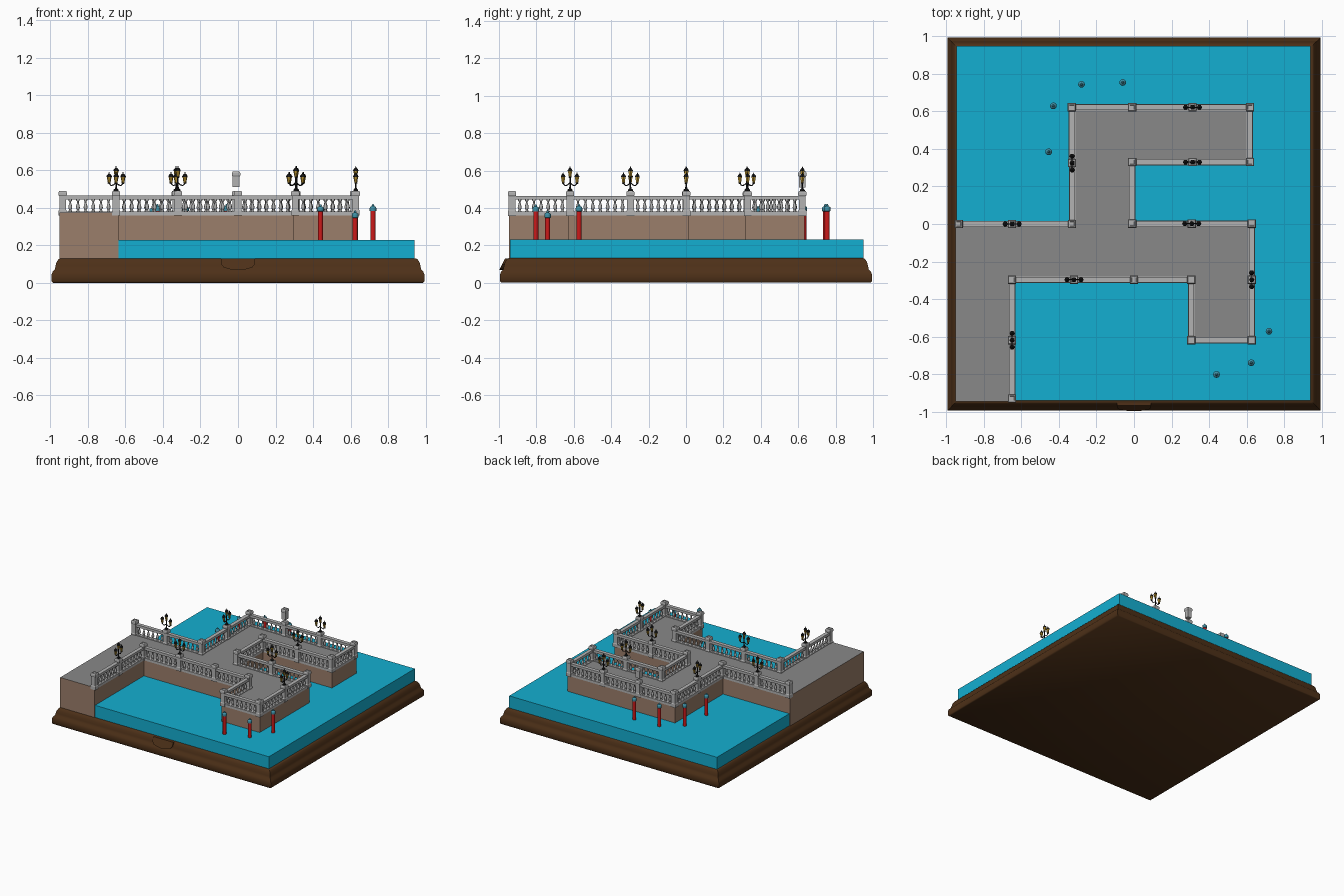
import bpy, bmesh, math
from mathutils import Vector, Matrix

if "Cube" in bpy.data.objects:
    bpy.data.objects.remove(bpy.data.objects["Cube"])


def material(name, rgb):
    m = bpy.data.materials.new(name)
    m.diffuse_color = (*rgb, 1)
    m.use_nodes = True
    m.node_tree.nodes["Principled BSDF"].inputs["Base Color"].default_value = m.diffuse_color
    return m


WOOD = material("dark_wood", (.075, .03, .009))
WATER = material("water_blue", (.007, .43, .64))
WALL = material("wall_brown", (.33, .21, .145))
FLOOR = material("floor_grey", (.25, .25, .25))
STONE = material("rail_grey", (.45, .45, .45))
RED = material("pole_red", (.6, .01, .01))
TEAL = material("cap_teal", (.05, .28, .38))
BLACK = material("iron_black", (.01, .01, .01))
GOLD = material("lantern_gold", (.5, .3, .03))


def finish(bm, name, *mats, smooth=False):
    bmesh.ops.recalc_face_normals(bm, faces=bm.faces)
    me = bpy.data.meshes.new(name)
    bm.to_mesh(me)
    bm.free()
    ob = bpy.data.objects.new(name, me)
    bpy.context.collection.objects.link(ob)
    for m in mats:
        me.materials.append(m)
    if smooth:
        bpy.context.view_layer.objects.active = ob
        ob.select_set(True)
        bpy.ops.object.shade_smooth_by_angle(angle=math.radians(50))
        ob.select_set(False)
    return ob


def lathe(bm, profile, x=0, y=0, z=0, sides=8):
    """Stack of rings; with 4 sides the radius means half the width."""
    k, turn = (math.sqrt(2), math.pi / 4) if sides == 4 else (1, 0)
    rings = []
    for r, h in profile:
        rings.append([bm.verts.new((x + k * r * math.cos(turn + 2 * math.pi * i / sides),
                                    y + k * r * math.sin(turn + 2 * math.pi * i / sides), z + h))
                      for i in range(sides)])
    for a, b in zip(rings, rings[1:]):
        for i in range(sides):
            j = (i + 1) % sides
            bm.faces.new((a[i], a[j], b[j], b[i]))
    bm.faces.new(rings[0][::-1])
    bm.faces.new(rings[-1])


def box(bm, x0, x1, y0, y1, z0, z1):
    mat = Matrix.Translation(((x0 + x1) / 2, (y0 + y1) / 2, (z0 + z1) / 2)) @ \
        Matrix.Diagonal((x1 - x0, y1 - y0, z1 - z0, 1))
    bmesh.ops.create_cube(bm, size=1, matrix=mat)


def tube(bm, a, b, r):
    a, b = Vector(a), Vector(b)
    d = b - a
    mat = Matrix.Translation((a + b) / 2) @ d.to_track_quat('Z', 'Y').to_matrix().to_4x4()
    bmesh.ops.create_cone(bm, cap_ends=True, segments=6, radius1=r, radius2=r,
                          depth=d.length, matrix=mat)


def prism(bm, pts, offset):
    face = bm.faces.new([bm.verts.new(p) for p in pts])
    new = bmesh.ops.extrude_face_region(bm, geom=[face])['geom']
    bmesh.ops.translate(bm, vec=offset, verts=[v for v in new if isinstance(v, bmesh.types.BMVert)])


# moulded wooden base
bm = bmesh.new()
lathe(bm, [(.985, 0), (.994, .008), (.994, .045), (.988, .06), (.977, .072), (.973, .09),
           (.968, .11), (.958, .125), (.95, .131)], sides=4)
finish(bm, "wooden_base", WOOD, smooth=True)

# blank plaque leaning on the front moulding
bm = bmesh.new()
outline = [(-.09, .13), (-.09, .1), (-.075, .082), (-.04, .072), (0, .068),
           (.04, .072), (.075, .082), (.09, .1), (.09, .13)]
prism(bm, [(x, -.998 + (z - .068) * .5, z) for x, z in outline], (0, .03, 0))
finish(bm, "plaque", WOOD)

# water slab
bm = bmesh.new()
box(bm, -.946, .94, -.942, .95, .128, .23)
finish(bm, "water", WATER)

# raised walkway: brown walls, grey floor
walk = [(-.952, -.946), (-.638, -.946), (-.638, -.309), (.293, -.309), (.293, -.632), (.64, -.632),
        (.64, .014), (.002, .014), (.002, .318), (.63, .318), (.63, .634), (-.344, .634),
        (-.344, .012), (-.952, .012)]
bm = bmesh.new()
prism(bm, [(x, y, .128) for x, y in walk], (0, 0, .248))
ob = finish(bm, "walkway", WALL, FLOOR)
for p in ob.data.polygons:
    p.material_index = 1 if p.normal.z > .5 else 0

# railing nodes along the walkway edge; some carry lamps
nodes = [(-.935, 0), (-.65, 0), (-.33, 0), (-.33, .325), (-.332, .622), (-.01, .622), (.312, .622),
         (.618, .622), (.618, .33), (.312, .33), (-.01, .33), (-.01, .002), (.308, .002), (.628, .002),
         (.628, -.297), (.628, -.62), (.305, -.62), (.305, -.297), (0, -.297), (-.32, -.297),
         (-.65, -.297), (-.65, -.62), (-.65, -.93)]
lamps = (1, 3, 6, 9, 12, 14, 19, 21)

rails, posts, balusters = bmesh.new(), bmesh.new(), bmesh.new()
post = [(.021, .358), (.021, .385), (.018, .39), (.018, .462), (.022, .468), (.022, .482),
        (.018, .491), (.012, .491), (.011, .488)]
baluster = [(.009, .378), (.009, .384), (.005, .388), (.0105, .4), (.009, .412), (.005, .425),
            (.0045, .434), (.009, .439), (.009, .446)]
for (ax, ay), (bx, by) in zip(nodes, nodes[1:]):
    for half, z0, z1 in ((.017, .36, .38), (.015, .445, .465)):
        box(rails, min(ax, bx) - half, max(ax, bx) + half,
            min(ay, by) - half, max(ay, by) + half, z0, z1)
    n = round(math.hypot(bx - ax, by - ay) / .045)
    for i in range(n):
        t = .07 + .86 * (i + .5) / n
        lathe(balusters, baluster, ax + (bx - ax) * t, ay + (by - ay) * t)
for x, y in nodes:
    lathe(posts, post, x, y, sides=4)
finish(rails, "rails", STONE)
finish(posts, "rail_posts", STONE)
finish(balusters, "balusters", STONE, smooth=True)

# second post stacked at the middle of the back rail
bm = bmesh.new()
lathe(bm, [(r, z + .104 if z > .45 else z + .12) for r, z in post[2:]], *nodes[5], sides=4)
finish(bm, "tall_post", STONE)

# three-lantern lamps
iron, glass = bmesh.new(), bmesh.new()
for i in lamps:
    x, y = nodes[i]
    d = (Vector(nodes[i + 1]) - Vector(nodes[i])).normalized()
    lathe(iron, [(.013, .487), (.013, .497), (.006, .503), (.004, .512), (.004, .575)], x, y)
    for s in (-1, 1):
        arm = [(x + d.x * s * t, y + d.y * s * t, z)
               for t, z in ((0, .535), (.014, .522), (.027, .519), (.036, .53))]
        for a, b in zip(arm, arm[1:]):
            tube(iron, a, b, .003)
    for s, z in ((-1, .528), (0, .56), (1, .528)):
        px, py = x + d.x * s * .037, y + d.y * s * .037
        lathe(glass, [(.007, .006), (.013, .038)], px, py, z, 6)
        lathe(iron, [(.003, 0), (.008, .003), (.008, .007)], px, py, z, 6)
        lathe(iron, [(.0145, .037), (.0145, .041), (.009, .05), (.003, .054), (.002, .062)], px, py, z, 6)
finish(iron, "lamp_ironwork", BLACK)
finish(glass, "lantern_panes", GOLD)

# mooring poles standing in the water
poles, caps = bmesh.new(), bmesh.new()
for x, y, top in ((-.28, .745, .42), (-.06, .755, .42), (-.43, .63, .42), (-.455, .385, .41),
                  (.72, -.572, .42), (.625, -.74, .385), (.44, -.803, .418)):
    lathe(poles, [(.0135, .2), (.0135, top - .028)], x, y, sides=12)
    lathe(caps, [(.0145, -.038), (.0175, -.036), (.0175, -.028), (.018, -.022), (.016, -.015),
                 (.006, -.01), (.007, -.005), (.003, 0)], x, y, top, 12)
finish(poles, "mooring_poles", RED, smooth=True)
finish(caps, "pole_caps", TEAL, smooth=True)
